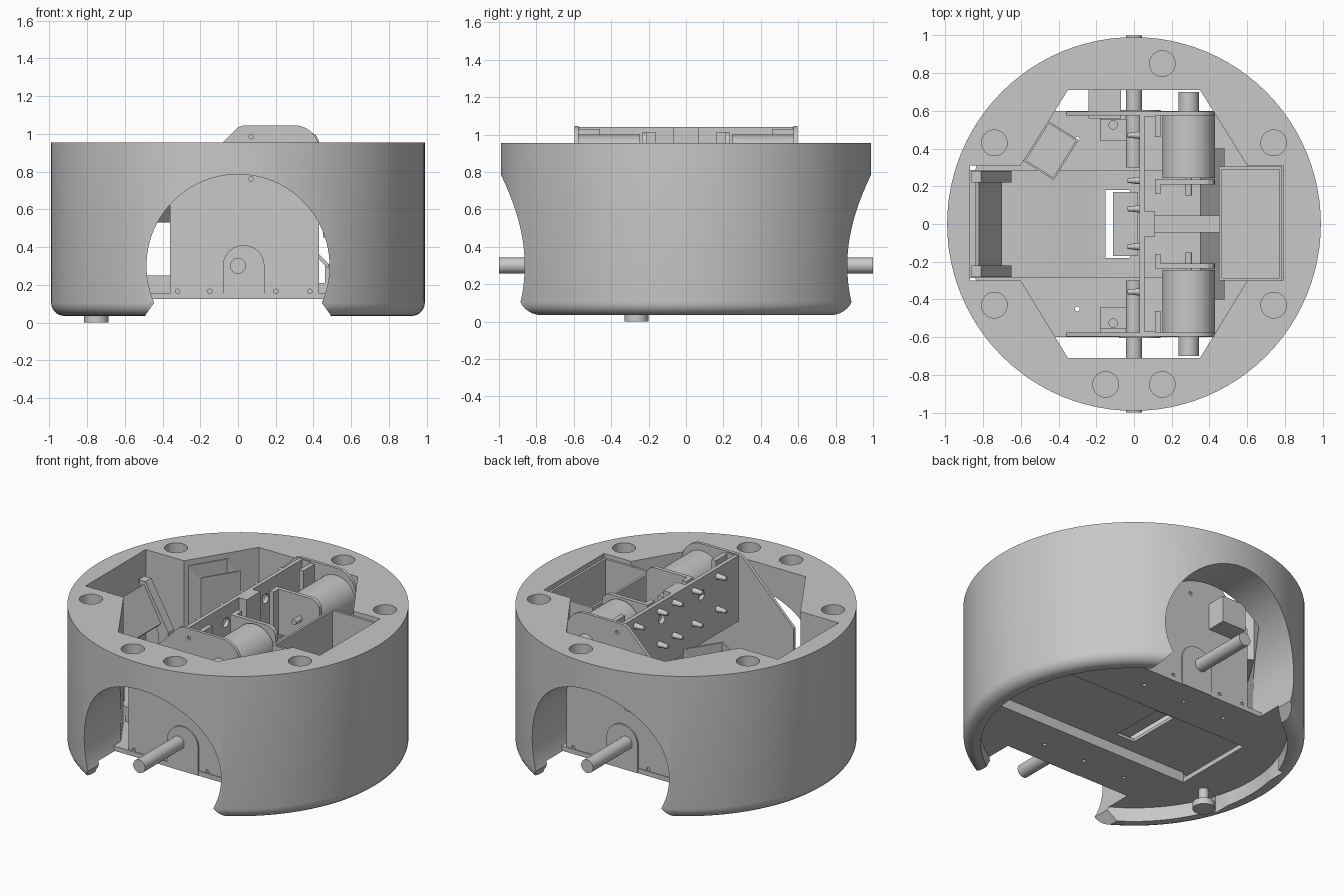
import bpy, bmesh, math
from mathutils import Matrix

cube = bpy.data.objects.get("Cube")
if cube:
    bpy.data.objects.remove(cube, do_unlink=True)

grey = bpy.data.materials.new("plain grey")
grey.use_nodes = True
grey.diffuse_color = (0.58, 0.58, 0.58, 1)
grey.node_tree.nodes["Principled BSDF"].inputs["Base Color"].default_value = (0.58, 0.58, 0.58, 1)


def finish(name, bm):
    bmesh.ops.recalc_face_normals(bm, faces=bm.faces)
    me = bpy.data.meshes.new(name)
    bm.to_mesh(me)
    bm.free()
    me.materials.append(grey)
    ob = bpy.data.objects.new(name, me)
    bpy.context.collection.objects.link(ob)
    return ob


def activate(ob):
    bpy.ops.object.select_all(action='DESELECT')
    ob.select_set(True)
    bpy.context.view_layer.objects.active = ob


def smooth(ob):
    activate(ob)
    bpy.ops.object.shade_smooth_by_angle(angle=math.radians(30))


def box(name, x, y, z):
    """Box from the (low, high) range on each axis."""
    bm = bmesh.new()
    size = [b - a for a, b in (x, y, z)]
    mid = [(a + b) / 2 for a, b in (x, y, z)]
    bmesh.ops.create_cube(bm, size=1, matrix=Matrix.Translation(mid) @ Matrix.Diagonal((*size, 1)))
    return finish(name, bm)


def prism(name, points, axis, lo, hi):
    """Extrude a profile: axis 'Y' takes (x, z) points, axis 'Z' takes (x, y)."""
    place = (lambda a, b, t: (a, t, b)) if axis == 'Y' else (lambda a, b, t: (a, b, t))
    bm = bmesh.new()
    face = bm.faces.new([bm.verts.new(place(a, b, lo)) for a, b in points])
    new = bmesh.ops.extrude_face_region(bm, geom=[face])["geom"]
    bmesh.ops.translate(bm, vec=place(0, 0, hi - lo),
                        verts=[v for v in new if isinstance(v, bmesh.types.BMVert)])
    return finish(name, bm)


def rod(name, axis, centre, radius, length, sides=32, tip=None):
    turn = {'X': Matrix.Rotation(-math.pi / 2, 4, 'Y'),
            'Y': Matrix.Rotation(math.pi / 2, 4, 'X'), 'Z': Matrix()}[axis]
    bm = bmesh.new()
    bmesh.ops.create_cone(bm, cap_ends=True, segments=sides, radius1=radius,
                          radius2=radius if tip is None else tip, depth=length,
                          matrix=Matrix.Translation(centre) @ turn)
    ob = finish(name, bm)
    smooth(ob)
    return ob


def cut(target, cutters):
    for c in cutters:
        c.hide_render = True
        mod = target.modifiers.new("cut", 'BOOLEAN')
        mod.operation, mod.solver, mod.object = 'DIFFERENCE', 'EXACT', c
        activate(target)
        bpy.ops.object.modifier_apply(modifier=mod.name)
        bpy.data.objects.remove(c, do_unlink=True)
    smooth(target)


def arc(cx, cz, r, start, end, n):
    return [(cx + r * math.cos(math.radians(start + (end - start) * i / n)),
             cz + r * math.sin(math.radians(start + (end - start) * i / n))) for i in range(n + 1)]


def span(s, a, b):
    return tuple(sorted((s * a, s * b)))


def tray(name, x, y, z, wall):
    """Open-topped container."""
    ob = box(name, x, y, z)
    cut(ob, [box("cutter", (x[0] + wall, x[1] - wall), (y[0] + wall, y[1] - wall),
                 (z[0] + wall, z[1] + 0.1))])
    return ob


# Round outer shell with a rounded lower edge
profile = [(0, 0.035)] + arc(0.92, 0.105, 0.07, -90, 0, 6) + [(0.99, 0.955), (0, 0.955)]
bm = bmesh.new()
verts = [bm.verts.new((r, 0, z)) for r, z in profile]
edges = [bm.edges.new(p) for p in zip(verts, verts[1:])]
bmesh.ops.spin(bm, geom=verts + edges, cent=(0, 0, 0), axis=(0, 0, 1),
               angle=math.tau, steps=96, use_merge=True)
bmesh.ops.remove_doubles(bm, verts=bm.verts, dist=0.0001)
shell = finish("outer_shell", bm)

# Shell openings: inner well, bottom recess, flared wheel tunnel and blind round holes
well = [(-0.35, -0.71), (0.35, -0.71), (0.6, -0.3), (0.79, -0.3), (0.79, 0.31), (0.6, 0.31),
        (0.35, 0.71), (-0.35, 0.71), (-0.6, 0.31), (-0.87, 0.31), (-0.87, -0.3), (-0.6, -0.3)]
flare = [(-0.5, 0.0), (0.5, 0.0), (0.49, 0.04), (0.44, 0.11), (-0.44, 0.11), (-0.49, 0.04)]
cutters = [prism("cutter", well, 'Z', -0.1, 1.2),
           rod("cutter", 'Z', (0, 0, 0.05), 0.89, 0.15, 96),
           rod("cutter", 'Y', (0, 0, 0.3), 0.485, 2.4, 96),
           prism("cutter", flare, 'Y', -1.2, 1.2)]
for sx in (-1, 1):
    for sy in (-1, 1):
        for hx, hy in ((0.15, 0.85), (0.74, 0.43)):
            if (sx, sy, hx) != (-1, 1, 0.15):
                cutters.append(rod("cutter", 'Z', (sx * hx, sy * hy, 0.95), 0.068, 0.2))
cut(shell, cutters)

# Base plate, notched for the wheels, with a channel across the middle
base = rod("base_plate", 'Z', (0, 0, 0.14), 0.889, 0.03, 96)
cutters = [box("cutter", (-0.47, 0.47), (s * 0.8 - 0.2, s * 0.8 + 0.2), (0, 0.5)) for s in (-1, 1)]
cutters.append(box("cutter", (-0.6, 0.83), (-0.27, 0.27), (0, 0.5)))
for s in (-1, 1):
    for x in (-0.55, -0.3, 0, 0.3, 0.55):
        cutters.append(rod("cutter", 'Z', (x, s * 0.45, 0.14), 0.013, 0.2, 12))
cut(base, cutters)
for s, side in ((-1, "front"), (1, "back")):
    box(side + "_channel_wall", (-0.6, 0.83), span(s, 0.27, 0.285), (0.126, 0.21))

# Raised channel floor with a sloping step and a slot around the inner block
floor = prism("channel_floor", [(-0.88, 0.19), (0.84, 0.19), (0.84, 0.21), (-0.22, 0.21),
                                (-0.35, 0.25), (-0.88, 0.25)], 'Y', -0.285, 0.285)
cut(floor, [box("cutter", (-0.15, -0.02), (-0.18, 0.18), (0, 0.5))])
box("inner_block", (-0.11, 0.02), (-0.17, 0.17), (0.2, 0.42))

# Tilted board in the side pocket and the sloping guard by the bin
prism("tilted_board", [(-0.82, 0.78), (-0.7, 0.56), (-0.72, 0.54), (-0.84, 0.76)], 'Y', -0.22, 0.22)
for s in (-1, 1):
    prism("board_frame", [(-0.86, 0.8), (-0.81, 0.8), (-0.65, 0.52), (-0.65, 0.25), (-0.72, 0.25),
                          (-0.72, 0.5)], 'Y', s * 0.25 - 0.03, s * 0.25 + 0.03)
prism("sloping_guard", [(0.35, 0.44), (0.48, 0.31), (0.48, 0.285), (0.35, 0.415)], 'Y', -0.4, 0.4)
box("bin_support", (0.46, 0.78), (-0.285, 0.285), (0.2, 0.31))

# Containers
tray("battery_bin", (0.45, 0.785), (-0.3, 0.305), (0.45, 0.93), 0.015)
pouch = tray("angled_box", (-0.095, 0.095), (-0.125, 0.125), (0.53, 0.92), 0.01)
pouch.location = (-0.44, 0.39, 0)
pouch.rotation_euler.z = math.radians(-32)

# Wheel-side panels, bosses, axles, motors and mounts, once per side
panel = ([(-0.36, 0.125), (0.43, 0.125), (0.43, 0.92)] + arc(0.3, 0.915, 0.13, 10, 90, 6)
         + [(0.03, 1.045), (0, 1.035), (-0.36, 0.675)])
boss = arc(0.03, 0.3, 0.11, 0, 180, 20) + [(-0.08, 0.126), (0.14, 0.126)]

for s, side in ((-1, "front"), (1, "back")):
    plate = prism(side + "_panel", panel, 'Y', *span(s, 0.575, 0.595))
    cut(plate, [rod("cutter", 'Y', (x, s * 0.595, z), 0.012, 0.02, 16)
                for x, z in ((-0.32, 0.165), (-0.15, 0.165), (0.2, 0.165), (0.38, 0.165),
                             (0.07, 0.76), (0.07, 0.985))])
    prism(side + "_boss", boss, 'Y', *span(s, 0.59, 0.604))
    rod(side + "_axle", 'Y', (0, s * 0.65, 0.3), 0.042, 0.7)
    rod(side + "_motor", 'Y', (0.29, s * 0.41, 0.86), 0.14, 0.33, 48)
    rod(side + "_motor_end", 'Y', (0.29, s * 0.64, 0.86), 0.055, 0.12)
    rod(side + "_motor_shaft", 'Y', (0.29, s * 0.2, 0.86), 0.018, 0.1, 16)
    mount = ([(0.14, 0.72), (0.4, 0.72), (0.43, 0.75), (0.43, 0.95)]
             + arc(0.37, 0.95, 0.06, 0, 90, 4) + [(0.14, 1.01)])
    prism(side + "_motor_mount", mount, 'Y', *span(s, 0.21, 0.235))
    box(side + "_mount_flange", (0.11, 0.14), span(s, 0.16, 0.235), (0.72, 1.01))
    box(side + "_outer_flange", (0.11, 0.14), span(s, 0.46, 0.58), (0.7, 1.03))
    box(side + "_bracket_foot", (-0.18, 0.03), span(s, 0.44, 0.575), (0.155, 0.18))
    rod(side + "_bracket_screw", 'Z', (-0.11, s * 0.525, 0.19), 0.025, 0.04, 16)
    box(side + "_bracket_leg", (-0.18, 0.03), span(s, 0.555, 0.575), (0.155, 0.3))

# Small drive box standing out through the back panel
box("drive_box", (-0.24, -0.07), (0.56, 0.72), (0.57, 0.74))

# Upright centre wall with holes and pins
wall = box("centre_wall", (0.03, 0.11), (-0.575, 0.575), (0.62, 1.04))
cut(wall, [box("cutter", (0.055, 0.2), (s * 0.32 - 0.25, s * 0.32 + 0.25), (0.5, 1.2)) for s in (-1, 1)]
    + [rod("cutter", 'X', (0.05, y, 0.93), 0.03, 0.3, 20) for y in (-0.2, 0.2)])
for y in (-0.36, -0.12, 0.08, 0.23, 0.47):
    for z in (0.78, 0.99):
        rod("wall_pin", 'X', (0, y, z), 0.02, 0.07, 16, 0.012)
box("cross_bar", (0.08, 0.45), (-0.045, 0.045), (0.72, 0.76))

# Ball caster below the base
rod("caster", 'Z', (-0.75, -0.265, 0.02), 0.065, 0.04)
rod("caster_stem", 'Z', (-0.75, -0.265, 0.08), 0.03, 0.1, 20)
